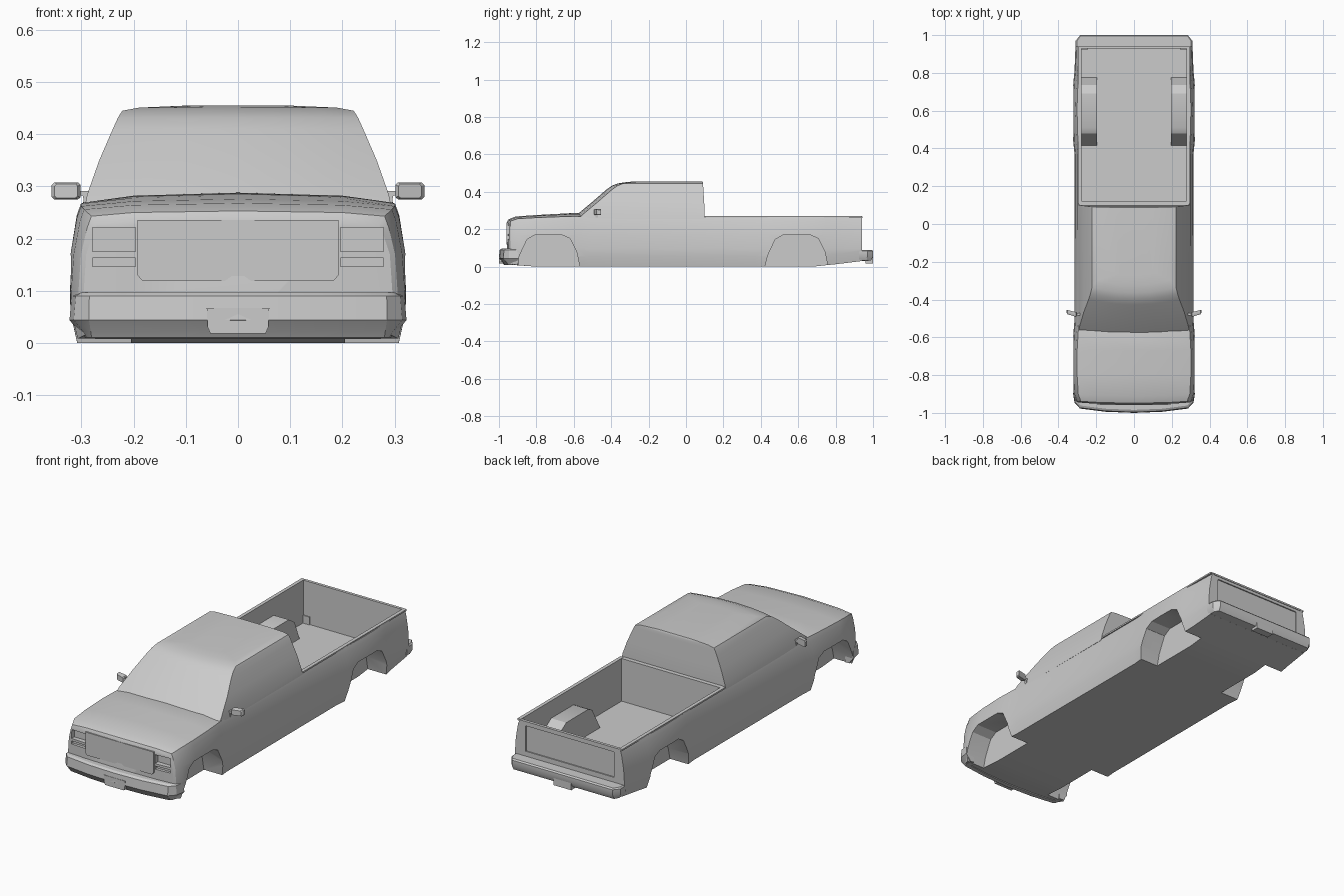
import bpy, bmesh
from math import radians

if "Cube" in bpy.data.objects:
    bpy.data.objects.remove(bpy.data.objects["Cube"])


def make(name, verts, faces):
    bm = bmesh.new()
    vs = [bm.verts.new(v) for v in verts]
    for f in faces:
        bm.faces.new([vs[i] for i in f])
    bmesh.ops.recalc_face_normals(bm, faces=bm.faces[:])
    me = bpy.data.meshes.new(name)
    bm.to_mesh(me)
    bm.free()
    ob = bpy.data.objects.new(name, me)
    bpy.context.collection.objects.link(ob)
    return ob


def loft(name, rings, strip_caps=False):
    """Skin a list of closed rings; strip_caps closes the ends with quads."""
    n = len(rings[0])
    verts = [p for r in rings for p in r]
    faces = []
    for k in range(len(rings) - 1):
        for i in range(n):
            j = (i + 1) % n
            faces.append((k * n + i, k * n + j, (k + 1) * n + j, (k + 1) * n + i))
    for base in (0, (len(rings) - 1) * n):
        if strip_caps:
            for i in range(n // 2 - 1):
                faces.append((base + i, base + i + 1, base + n - 2 - i, base + n - 1 - i))
        else:
            faces.append([base + i for i in range(n)])
    return make(name, verts, faces)


def prism_x(name, profile, x0, x1):
    return loft(name, [[(x, y, z) for y, z in profile] for x in (x0, x1)])


def prism_y(name, profile, y0, y1):
    return loft(name, [[(x, y, z) for x, z in profile] for y in (y0, y1)])


def box(name, x0, x1, y0, y1, z0, z1):
    return prism_x(name, [(y0, z0), (y1, z0), (y1, z1), (y0, z1)], x0, x1)


def boolean(ob, tool, op='DIFFERENCE'):
    m = ob.modifiers.new(op, 'BOOLEAN')
    m.operation, m.object, m.solver = op, tool, 'EXACT'
    bpy.context.view_layer.objects.active = ob
    bpy.ops.object.modifier_apply(modifier=m.name)
    bpy.data.objects.remove(tool)


def smooth(ob, angle=28):
    bpy.ops.object.select_all(action='DESELECT')
    ob.select_set(True)
    bpy.context.view_layer.objects.active = ob
    bpy.ops.object.shade_smooth_by_angle(angle=radians(angle))


def mirrored(half):
    return [(-x, z) for x, z in reversed(half[1:])] + half


# Main body: y, half width, floor z, centre top z, edge top z
stations = [
    (-.945, .293, .015, .238, .228), (-.937, .303, .015, .253, .243),
    (-.90, .317, .008, .268, .256), (-.80, .323, 0, .276, .262),
    (-.67, .323, 0, .283, .267), (-.58, .318, 0, .288, .269),
    (-.52, .313, 0, .27, .268), (.0, .312, 0, .265, .265), (.37, .312, 0, .265, .265),
    (.44, .319, 0, .265, .265), (.59, .323, 0, .265, .265), (.68, .322, 0, .265, .265),
    (.75, .318, .008, .265, .265), (.81, .312, .014, .265, .265), (.94, .307, .03, .265, .265)]
rings = []
for y, w, b, t, e in stations:
    low = mirrored([(0, b), (.2, b), (w - .009, b), (w + .002, b + .055), (w + .003, .096)])
    top = mirrored([(0, t), (.2, e + (t - e) * .7), (w - .022, e), (w - .014, e - .022), (w - .002, .17)])
    bow = .012 if y < -.85 else 0
    rings.append([(x, y - bow * (1 - (x / w) ** 2), z) for x, z in low + top[::-1]])
body = loft("truck_body", rings, True)

# Cargo bed with inner wheel housings
boolean(body, box("bed_cut", -.28, .28, .12, .93, .05, .4))
housing = [(.41, .04), (.48, .165), (.51, .18), (.69, .18), (.735, .15), (.78, .04)]
arch = [(-.17, -.05), (-.17, 0), (-.155, .06), (-.115, .145), (-.075, .168),
        (.075, .168), (.115, .15), (.15, .08), (.167, 0), (.167, -.05)]
for s in (-1, 1):
    boolean(body, prism_x("housing", housing, s * .195, s * .295), 'UNION')
    # Wheel arches
    for yc in (-.735, .592):
        boolean(body, prism_x("arch_cut", [(yc + y, z) for y, z in arch], s * .205, s * .4))
    # Headlamp and signal recesses
    for z0, z1, d in ((.175, .221, -.925), (.147, .163, -.935)):
        boolean(body, box("lamp_cut", s * .196, s * .279, -1, d, z0, z1))
# Tailgate panel recess
boolean(body, box("tailgate_cut", -.25, .25, .934, 1.1, .115, .245))
smooth(body)

# Bed rail caps and side belt strips
for s, side in ((-1, "left"), (1, "right")):
    smooth(box(side + "_bed_rail", s * .279, s * .297, .105, .94, .262, .270))
box("tailgate_rail", -.28, .28, .928, .943, .26, .269)
box("front_bed_rail", -.28, .28, .10, .122, .255, .269)

# Cab: z, half width, windscreen y, rear y
rings = []
for z, w, yf, yr in [(.255, .295, -.605, .10), (.285, .289, -.575, .10), (.35, .266, -.497, .097),
                     (.41, .240, -.428, .093), (.432, .230, -.398, .092), (.445, .222, -.365, .091),
                     (.451, .19, -.325, .09), (.455, .10, -.285, .088)]:
    ring = [(w * t, yf + .03 * t * t, z) for t in (-1, -.75, -.4, 0, .4, .75, 1)]
    ring += [(w * t, yr, z) for t in (1, .4, -.4, -1)]
    rings.append(ring)
smooth(loft("cab", rings), 32)


# Bumpers: a profile swept along a wrapped path
def bumper(name, path, profile):
    full = [(-x, y, -nx, ny) for x, y, nx, ny in reversed(path[1:])] + path
    smooth(loft(name, [[(x + d * nx, y + d * ny, z) for d, z in profile]
                       for x, y, nx, ny in full]))


bumper("front_bumper",
       [(0, -.996, 0, -1), (.15, -.990, 0, -1), (.285, -.973, .2, -1), (.311, -.945, 1, -.3), (.319, -.895, 1, 0)],
       [(-.045, .097), (-.012, .097), (0, .09), (.004, .044), (-.014, .022), (-.022, .01), (-.045, .01)])
bumper("rear_bumper",
       [(0, 1.0, 0, 1), (.285, 1.0, 0, 1), (.309, .97, 1, .4), (.309, .925, 1, 0)],
       [(-.065, .09), (-.006, .09), (0, .083), (0, .055), (-.012, .032), (-.065, .03)])

# Number plates and grille panel
prism_y("front_plate", [(-.053, .018), (.053, .018), (.058, .03), (.06, .067), (-.06, .067), (-.058, .03)], -.999, -.975)
box("rear_plate", -.05, .05, .96, .9995, .018, .068)
grille = mirrored([(0, .128), (.012, .128), (.025, .119), (.183, .119), (.193, .13), (.193, .236)])
prism_y("grille_panel", grille, -.959, -.935)

# Door mirrors
for s, side in ((-1, "left"), (1, "right")):
    head = [(.302, .279), (.307, .275), (.352, .275), (.357, .28), (.357, .303), (.352, .308), (.306, .308), (.302, .303)]
    rings = [[(s * (.33 + (x - .33) * k), y + (x - .3) * .25, .291 + (z - .291) * k) for x, z in head]
             for y, k in ((-.492, .8), (-.484, 1), (-.468, 1))]
    smooth(loft(side + "_mirror", rings))
    prism_y(side + "_mirror_arm", [(s * .28, .262), (s * .295, .262), (s * .297, .282),
                                   (s * .306, .284), (s * .306, .291), (s * .28, .291)], -.484, -.47)
